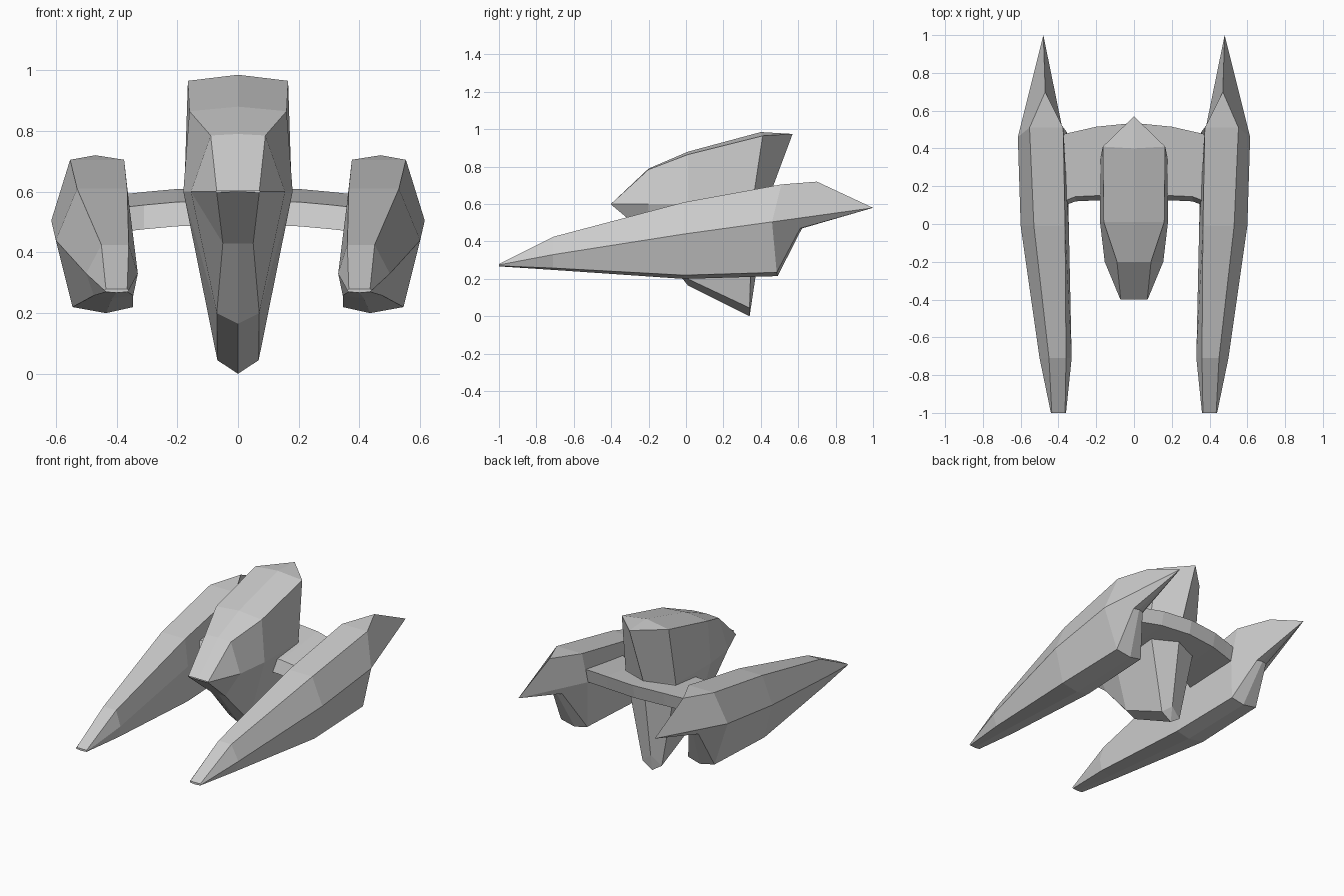
import bpy
import bmesh

if "Cube" in bpy.data.objects:
    bpy.data.objects.remove(bpy.data.objects["Cube"])


def mirrored_loft(name, rows, closed):
    """Skin rows of points, welding equal points, and mirror the result in x."""
    bm = bmesh.new()
    verts = {}

    def vert(p, side):
        key = (round(p[0] * side, 4) + 0.0, round(p[1], 4), round(p[2], 4))
        if key not in verts:
            verts[key] = bm.verts.new(key)
        return verts[key]

    n = len(rows[0])
    loops = [(a[i], a[(i + 1) % n], b[(i + 1) % n], b[i])
             for a, b in zip(rows, rows[1:])
             for i in range(n if closed else n - 1)]
    if closed:
        loops += [rows[0], rows[-1]]
    for side in (1, -1):
        for loop in loops:
            corners = list(dict.fromkeys(vert(p, side) for p in loop))
            if len(corners) > 2:
                bm.faces.new(corners)
    bmesh.ops.recalc_face_normals(bm, faces=bm.faces[:])
    mesh = bpy.data.meshes.new(name)
    bm.to_mesh(mesh)
    bm.free()
    obj = bpy.data.objects.new(name, mesh)
    bpy.context.collection.objects.link(obj)
    return obj


def section(y, xz):
    return [(x, y, z) for x, z in xz]


# Central hull: half sections from top centre round to keel centre
hull = [
    section(-0.40, [(0, .602), (.07, .602), (.072, .60), (.07, .597), (0, .597)]),
    section(-0.20, [(0, .79), (.09, .785), (.155, .60), (.05, .43), (0, .43)]),
    section(0.01, [(0, .88), (.16, .865), (.18, .60), (.07, .20), (0, .165)]),
    [(0, .40, .985), (.165, .41, .965), (.177, .355, .60), (.068, .34, .045), (0, .34, 0)],
    [(0, .57, .975), (0, .57, .975), (0, .43, .60), (0, .355, .10), (0, .34, 0)],
]
mirrored_loft("central_hull", hull, False)

# Side pods: seven-sided sections from inner top, over the outside, under and back
tip, apex = (.48, 1.0, .58), (.47, .70, .72)
pod = [
    section(-1.0, [(.365, .28), (.435, .28), (.44, .275), (.435, .27),
                   (.40, .267), (.365, .27), (.36, .275)]),
    section(-0.71, [(.36, .425), (.45, .425), (.50, .33), (.475, .258),
                    (.415, .248), (.345, .258), (.33, .33)]),
    section(-0.01, [(.365, .61), (.53, .61), (.60, .44), (.545, .22),
                    (.435, .20), (.345, .22), (.345, .44)]),
    [(.375, .51, .705), (.553, .51, .705), (.615, .46, .505), (.54, .485, .235),
     (.44, .49, .215), (.355, .485, .235), (.37, .46, .505)],
    [apex, apex, tip, (.515, .61, .47), (.48, .62, .47), (.445, .61, .47), tip],
    [tip] * 7,
]
mirrored_loft("side_pods", pod, True)

# Curved bridge joining the pods: half, from the centre outwards
bridge = []
for x, front, back, drop in [(0, .15, .535, 0), (.20, .15, .515, .004),
                             (.31, .145, .49, .014), (.40, .11, .47, .024)]:
    bridge.append([(x, front - .025, .49 - drop), (x, front, .57 - drop),
                   (x, back, .613 - drop), (x, back - .02, .525 - drop)])
bridge_rows = [[r[i] for r in bridge] for i in (0, 1, 2, 3, 0)]
mirrored_loft("bridge", bridge_rows, False)
